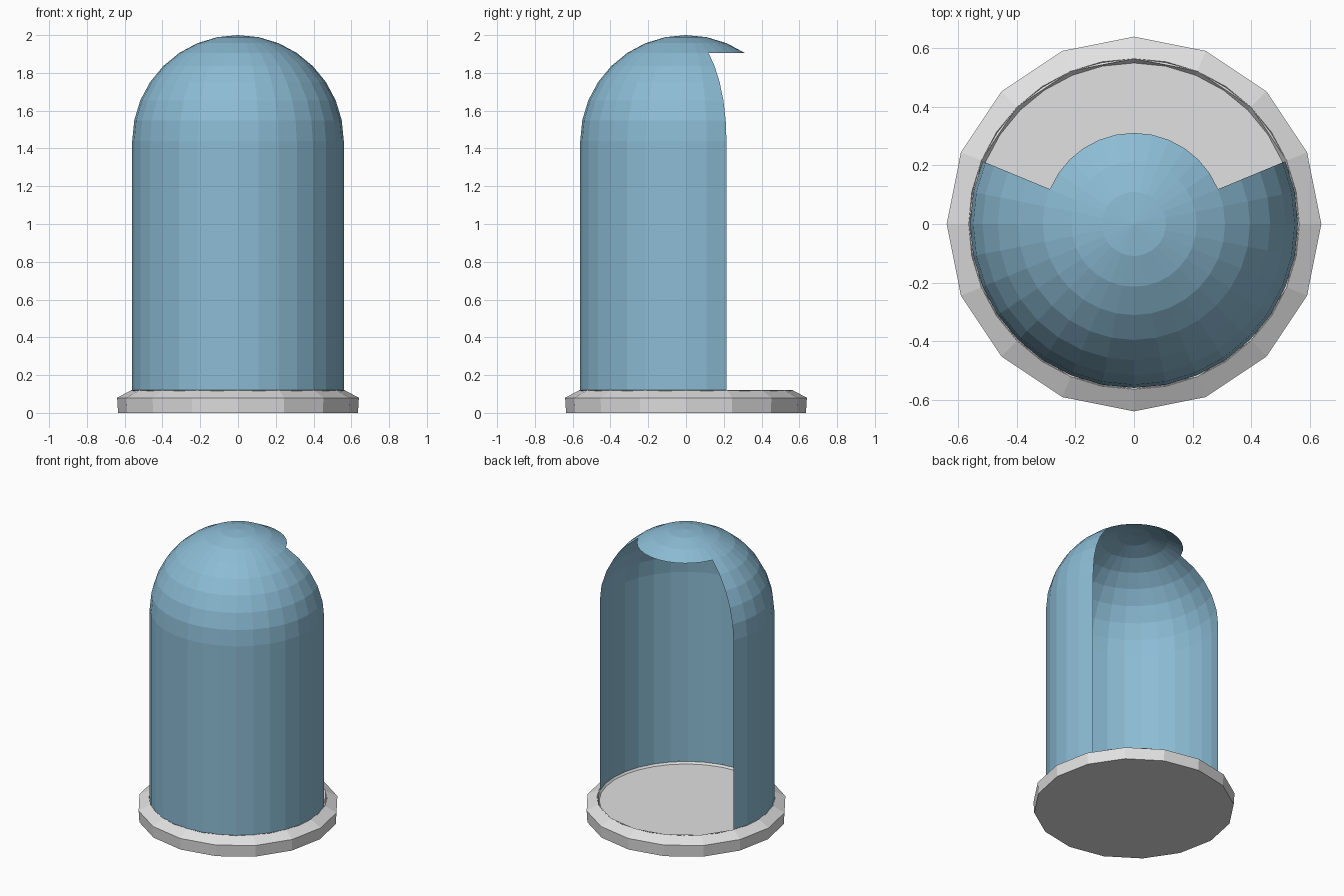
import bpy, bmesh, math

if "Cube" in bpy.data.objects:
    bpy.data.objects.remove(bpy.data.objects["Cube"])


def material(name, rgb):
    m = bpy.data.materials.new(name)
    m.diffuse_color = (*rgb, 1)
    m.use_nodes = True
    m.node_tree.nodes["Principled BSDF"].inputs["Base Color"].default_value = m.diffuse_color
    return m


def lathe(name, profile, sides, mat, skip=lambda ring, seg: False, turn=0.0):
    """Revolve (radius, z) points about z; a zero radius closes to a point."""
    bm = bmesh.new()
    rings = []
    for r, z in profile:
        if r == 0:
            rings.append([bm.verts.new((0, 0, z))] * sides)
        else:
            rings.append([bm.verts.new((r * math.cos(turn + math.tau * i / sides),
                                        r * math.sin(turn + math.tau * i / sides), z))
                          for i in range(sides)])
    for k in range(len(rings) - 1):
        for i in range(sides):
            if skip(k, i):
                continue
            j = (i + 1) % sides
            quad = [rings[k][i], rings[k][j], rings[k + 1][j], rings[k + 1][i]]
            bm.faces.new(list(dict.fromkeys(quad)))
    me = bpy.data.meshes.new(name)
    bm.to_mesh(me)
    bm.free()
    me.materials.append(mat)
    ob = bpy.data.objects.new(name, me)
    bpy.context.collection.objects.link(ob)
    return ob


blue = material("soft blue", (0.26, 0.50, 0.66))
grey = material("light grey", (0.75, 0.75, 0.75))

# Thin domed shell, open at the back below the cap
R, SPRING = 0.56, 1.44
shell = [(R, 0.10), (R, SPRING)]
shell += [(R * math.cos(math.radians(a * 11.25)),
           SPRING + R * math.sin(math.radians(a * 11.25))) for a in range(1, 8)]
shell.append((0, 2.0))
lathe("domed_shell", shell, 32, blue,
      skip=lambda ring, seg: ring < 6 and 2 <= seg < 14)

# Round base with a bevelled rim, and the floor inside the shell
lathe("base_rim", [(0, 0), (0.635, 0), (0.64, 0.08), (0.565, 0.12)], 16, grey,
      turn=math.pi / 2)
lathe("base_floor", [(0.565, 0.12), (0.55, 0.10), (0, 0.10)], 32, grey)
